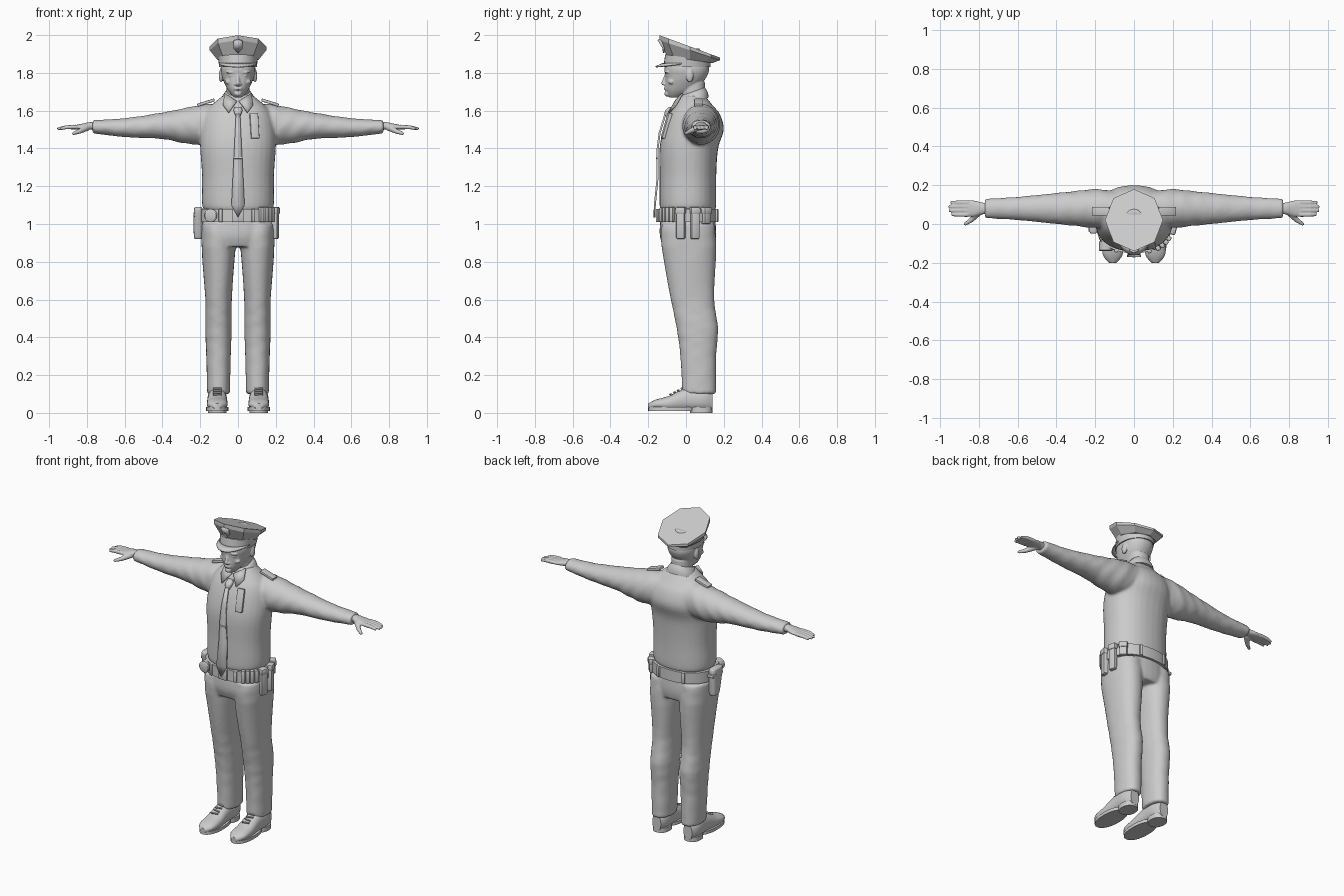
import bpy
import bmesh
from math import sin, cos, pi, atan2, copysign
from mathutils import Vector, Matrix, Euler

if "Cube" in bpy.data.objects:
    bpy.data.objects.remove(bpy.data.objects["Cube"])

tone = (.6, .6, .6, 1)
grey = bpy.data.materials.new("plain grey")
grey.use_nodes = True
grey.diffuse_color = tone
grey.node_tree.nodes["Principled BSDF"].inputs["Base Color"].default_value = tone
SIDES = {"left": 1, "right": -1}


def finish(name, bm, voxel=None, angle=.6):
    """Turn a bmesh into a shaded object, optionally fused into one soft skin."""
    bmesh.ops.recalc_face_normals(bm, faces=bm.faces[:])
    mesh = bpy.data.meshes.new(name)
    bm.to_mesh(mesh)
    bm.free()
    mesh.materials.append(grey)
    obj = bpy.data.objects.new(name, mesh)
    bpy.context.scene.collection.objects.link(obj)
    if voxel:
        fuse = obj.modifiers.new("fuse", 'REMESH')
        fuse.mode, fuse.voxel_size, fuse.use_smooth_shade = 'VOXEL', voxel, True
        soften = obj.modifiers.new("soften", 'SMOOTH')
        soften.factor, soften.iterations = .5, 4
    else:
        bpy.ops.object.select_all(action='DESELECT')
        obj.select_set(True)
        bpy.context.view_layer.objects.active = obj
        bpy.ops.object.shade_smooth_by_angle(angle=angle)
    return obj


def spline(rows, steps):
    """Catmull-Rom interpolation through the section rows."""
    rows = [Vector(row) for row in rows]
    before, after = [rows[0]] + rows, rows[1:] + [rows[-1]]
    result = []
    for a, b, c, d in zip(before, rows, after, after[1:]):
        for step in range(steps):
            t = step / steps
            into, out = (c - a) / 2, (d - b) / 2
            bend = (c - b) * 3 - into * 2 - out
            result.append(b + into * t + bend * t * t + (b * 2 - c * 2 + into + out) * t ** 3)
    return result + [rows[-1]]


def rounded(value, power):
    return copysign(abs(value) ** power, value)


def loft(bm, rows, axis='z', middle=0, mirror=1, sides=32, power=.9, steps=4, fold=0):
    """Rows are (position, half width, low edge, high edge, optional lean)."""
    rings = []
    for position, half, low, high, *lean in spline(rows, steps):
        ring = []
        for k in range(sides):
            turn = 2 * pi * k / sides
            wave = 1 + fold * sin(position * 70 + 2 * sin(turn * 2) + turn)
            across = middle + half * wave * rounded(cos(turn), power)
            along = (high - low) / 2 * wave * rounded(sin(turn), power)
            deep = (low + high) / 2 + along
            level = position + sum(lean) * along
            x, y, z = {'x': (level, across, deep), 'y': (across, level, deep), 'z': (across, deep, level)}[axis]
            ring.append(bm.verts.new((x * mirror, y, z)))
        rings.append(ring)
    for ring, following in zip(rings, rings[1:]):
        for k in range(sides):
            bm.faces.new((ring[k], ring[k - 1], following[k - 1], following[k]))
    bm.faces.new(rings[0])
    bm.faces.new(rings[-1])


def blob(bm, centre, radii):
    place = Matrix.Translation(centre) @ Matrix.Diagonal((*radii, 1))
    bmesh.ops.create_uvsphere(bm, u_segments=20, v_segments=12, radius=1, matrix=place)


def limb(bm, start, end, thick, thin):
    start, end = Vector(start), Vector(end)
    way = end - start
    place = Matrix.Translation((start + end) / 2) @ way.to_track_quat('Z', 'Y').to_matrix().to_4x4()
    bmesh.ops.create_cone(bm, cap_ends=True, segments=12, radius1=thick, radius2=thin,
                          depth=way.length, matrix=place)
    blob(bm, start, [thick] * 3)
    blob(bm, end, [thin] * 3)


def box(name, centre, size, turn=(0, 0, 0)):
    bm = bmesh.new()
    place = Matrix.Translation(centre) @ Euler(turn).to_matrix().to_4x4() @ Matrix.Diagonal((*size, 1))
    bmesh.ops.create_cube(bm, size=1, matrix=place)
    bmesh.ops.bevel(bm, geom=bm.edges[:], offset=min(size) / 4, segments=2, affect='EDGES', profile=.5)
    finish(name, bm)


def plate(name, points, faces, thick=.01):
    bm = bmesh.new()
    verts = [bm.verts.new(point) for point in points]
    for face in faces:
        bm.faces.new([verts[i] for i in face])
    solid = finish(name, bm).modifiers.new("thickness", 'SOLIDIFY')
    solid.thickness, solid.offset = thick, 0


# Shirt: torso and sleeves fused together
bm = bmesh.new()
loft(bm, [(1.07, .17, -.13, .15), (1.1, .19, -.14, .16), (1.25, .19, -.14, .16), (1.4, .2, -.14, .17),
          (1.5, .2, -.12, .2), (1.58, .18, -.09, .18), (1.63, .14, -.06, .14), (1.68, .08, -.03, .1)])
for mirror in SIDES.values():
    loft(bm, [(.1, .09, 1.44, 1.64), (.2, .1, 1.42, 1.63), (.3, .09, 1.43, 1.61), (.4, .08, 1.45, 1.59),
              (.6, .06, 1.46, 1.56), (.77, .05, 1.48, 1.55)],
         axis='x', middle=.08, mirror=mirror, power=1, fold=.02)
finish("shirt", bm, voxel=.009)

# Trousers: hips and both legs fused together
bm = bmesh.new()
loft(bm, [(1.08, .17, -.13, .15), (.95, .19, -.14, .16), (.88, .17, -.12, .15)])
for mirror in SIDES.values():
    loft(bm, [(1, .09, -.13, .15), (.88, .09, -.13, .16), (.6, .07, -.08, .15), (.45, .07, -.05, .17),
              (.3, .065, -.03, .16), (.1, .06, -.02, .16)], middle=.103, mirror=mirror, fold=.01)
finish("trousers", bm, voxel=.009)

# Head with neck, face and ears
bm = bmesh.new()
loft(bm, [(1.6, .06, -.02, .1), (1.75, .06, -.03, .1)])
loft(bm, [(1.67, .02, -.09, -.03), (1.69, .04, -.1, .01), (1.72, .06, -.11, .06), (1.78, .085, -.11, .11),
          (1.84, .09, -.11, .12), (1.93, .05, -.05, .07)])
limb(bm, (0, -.105, 1.79), (0, -.12, 1.745), .008, .011)
blob(bm, (0, -.1, 1.69), (.02, .015, .015))
for lip in (1.713, 1.722):
    blob(bm, (0, -.105, lip), (.024, .012, .005))
for mirror in SIDES.values():
    blob(bm, (mirror * .01, -.113, 1.74), (.01, .01, .008))
    brow = Vector((mirror * .035, -.096, 1.803))
    blob(bm, brow, (.028, .016, .008))
    blob(bm, brow - Vector((0, 0, .017)), (.015, .01, .006))
    blob(bm, brow + Vector((mirror * .01, .02, -.05)), (.025, .02, .016))
    blob(bm, (mirror * .09, .02, 1.785), (.012, .02, .035))
finish("head", bm, voxel=.004)

# Hands with four fingers and a thumb
for side, mirror in SIDES.items():
    bm = bmesh.new()
    loft(bm, [(.74, .03, 1.49, 1.54), (.78, .03, 1.5, 1.54), (.83, .042, 1.5, 1.53), (.88, .04, 1.5, 1.52)],
         axis='x', middle=.08, mirror=mirror)
    for finger in range(4):
        y = .048 + finger * .021
        knuckle = (mirror * .91, y, 1.512)
        tip = .952 - (finger - 1.6) ** 2 * .006
        limb(bm, (mirror * .86, y, 1.514), knuckle, .012, .011)
        limb(bm, knuckle, (mirror * tip, y, 1.505), .011, .008)
    thumb = (mirror * .84, .02, 1.49)
    limb(bm, (mirror * .8, .06, 1.51), thumb, .018, .013)
    limb(bm, thumb, (mirror * .87, 0, 1.48), .013, .009)
    finish(side + "_hand", bm, voxel=.0045)

# Shoes with soles, heels and laces
for side, mirror in SIDES.items():
    bm = bmesh.new()
    loft(bm, [(-.2, .02, .02, .05), (-.16, .05, .02, .07), (-.09, .055, .01, .09), (0, .05, .01, .13),
              (.09, .05, .01, .13), (.14, .03, .01, .11)], axis='y', middle=.11, mirror=mirror)
    finish(side + "_shoe", bm, angle=1)
    for part, base, half, front, back in (("sole", .01, .06, -.2, .05), ("heel", 0, .05, .02, .14)):
        bm = bmesh.new()
        loft(bm, [(base, half, front, back), (.03, half, front, back)], middle=.11, mirror=mirror, steps=1)
        finish(side + "_" + part, bm)
    for lace in range(4):
        box(side + "_lace", centre=(mirror * .11, -.08 + lace * .02, .098 + lace * .01),
            size=(.045, .008, .01), turn=(.5, 0, .2 * (-1) ** lace))

# Peaked cap: faceted crown, band, peak and badge
bm = bmesh.new()
loft(bm, [(1.87, .11, -.1, .14, -.15), (1.92, .15, -.14, .18, -.33), (1.94, .15, -.14, .18, -.37)],
     sides=8, power=1, steps=1)
finish("cap_crown", bm, angle=.2)
bm = bmesh.new()
loft(bm, [(1.83, .1, -.12, .13, 0), (1.88, .105, -.11, .13, -.15)], power=1, steps=1)
finish("cap_band", bm)
count = 16
arc = [pi * (1.06 + .88 * k / count) for k in range(count + 1)]
inner = [(.1 * cos(turn), .12 * sin(turn), 1.85) for turn in arc]
outer = [(.1 * cos(turn), .16 * sin(turn), 1.847 + .015 * sin(turn)) for turn in arc]
plate("cap_peak", inner + outer, [(k, k + 1, k + count + 2, k + count + 1) for k in range(count)], thick=.007)
shield = [(-.025, .03), (0, .036), (.025, .03), (.025, -.01), (0, -.035), (-.025, -.01)]
plate("cap_badge", [(x, -.132 - z * .4 + abs(x) * .35, 1.94 + z) for x, z in shield], [range(len(shield))])

# Collar band and folded collar points
bm = bmesh.new()
loft(bm, [(1.64, .095, -.05, .12, .35), (1.67, .085, -.04, .115, .35), (1.7, .065, -.03, .1, .35)], steps=2)
finish("collar", bm, angle=1)
for side, mirror in SIDES.items():
    flap = [(.006, -.055, 1.65), (.07, -.02, 1.69), (.08, -.055, 1.63), (.05, -.09, 1.59)]
    plate(side + "_collar_point", [(mirror * x, y, z) for x, y, z in flap], [range(len(flap))])

# Tie: widening blade, knot and clip
drape = [(-.11, 1.58), (-.14, 1.48), (-.15, 1.4), (-.15, 1.25), (-.165, 1.1)]
edges = [(mirror * (.01 + (1.6 - z) * .05), y, z) for y, z in drape for mirror in SIDES.values()]
strips = [(k, k + 1, k + 3, k + 2) for k in range(0, len(edges) - 2, 2)]
tip = len(edges)
plate("tie", edges + [(0, -.167, 1.035)], strips + [(tip - 2, tip - 1, tip)])
bm = bmesh.new()
loft(bm, [(1.57, .012, -.115, -.09), (1.6, .023, -.11, -.07), (1.62, .018, -.09, -.06)])
finish("tie_knot", bm, angle=1)
box("tie_clip", centre=(0, -.155, 1.35), size=(.05, .01, .01))

# Chest badge holder and shoulder straps
box("chest_badge", centre=(.087, -.103, 1.52), size=(.045, .02, .14), turn=(-.28, 0, .2))
for side, mirror in SIDES.items():
    box(side + "_shoulder_strap", centre=(mirror * .17, .066, 1.643), size=(.095, .045, .016),
        turn=(0, mirror * .3, 0))


def on_belt(name, angle, depth, width, low=1.01, high=1.08):
    """Box facing outward at an angle around the waist."""
    c, s = cos(angle), sin(angle)
    box(name, centre=(.2 * rounded(c, .9), .01 + .16 * rounded(s, .9), (low + high) / 2),
        size=(depth, width, high - low), turn=(0, 0, atan2(s / .16, c / .2)))


# Duty belt with buckle, keepers, pouches and holster
bm = bmesh.new()
loft(bm, [(1.01, .2, -.15, .17), (1.08, .2, -.15, .17)], sides=48, steps=1)
finish("belt", bm)
on_belt("belt_buckle", -pi / 2, depth=.02, width=.06)
for turn in (-2, -1.2, 1.2, 2):
    on_belt("belt_keeper", turn, depth=.02, width=.02)
for loop in range(4):
    on_belt("small_loop", -.5 - loop * .15, depth=.03, width=.024, high=1.09)
for pouch in range(3):
    turn = pouch * .4 - .2
    bottom = .92 + pouch // 2 * .08
    on_belt("belt_pouch", turn, depth=.035, width=.046, low=bottom, high=1.08)
    on_belt("pouch_flap", turn, depth=.045, width=.054, low=1.05, high=1.09)
bm = bmesh.new()
loft(bm, [(-.14, .03, 1.02, 1.07), (-.135, .035, 1.01, 1.08), (-.09, .035, 1.01, 1.08)],
     axis='y', middle=-.145, power=1, steps=1)
finish("cuff_case", bm)
bm = bmesh.new()
loft(bm, [(.92, .016, -.01, .04), (.94, .024, -.02, .045), (1.07, .024, -.05, .05), (1.09, .015, -.04, .04)],
     middle=-.21, power=.6)
finish("holster", bm, angle=1)
on_belt("holster_strap", pi, depth=.07, width=.1, low=1.04, high=1.06)
